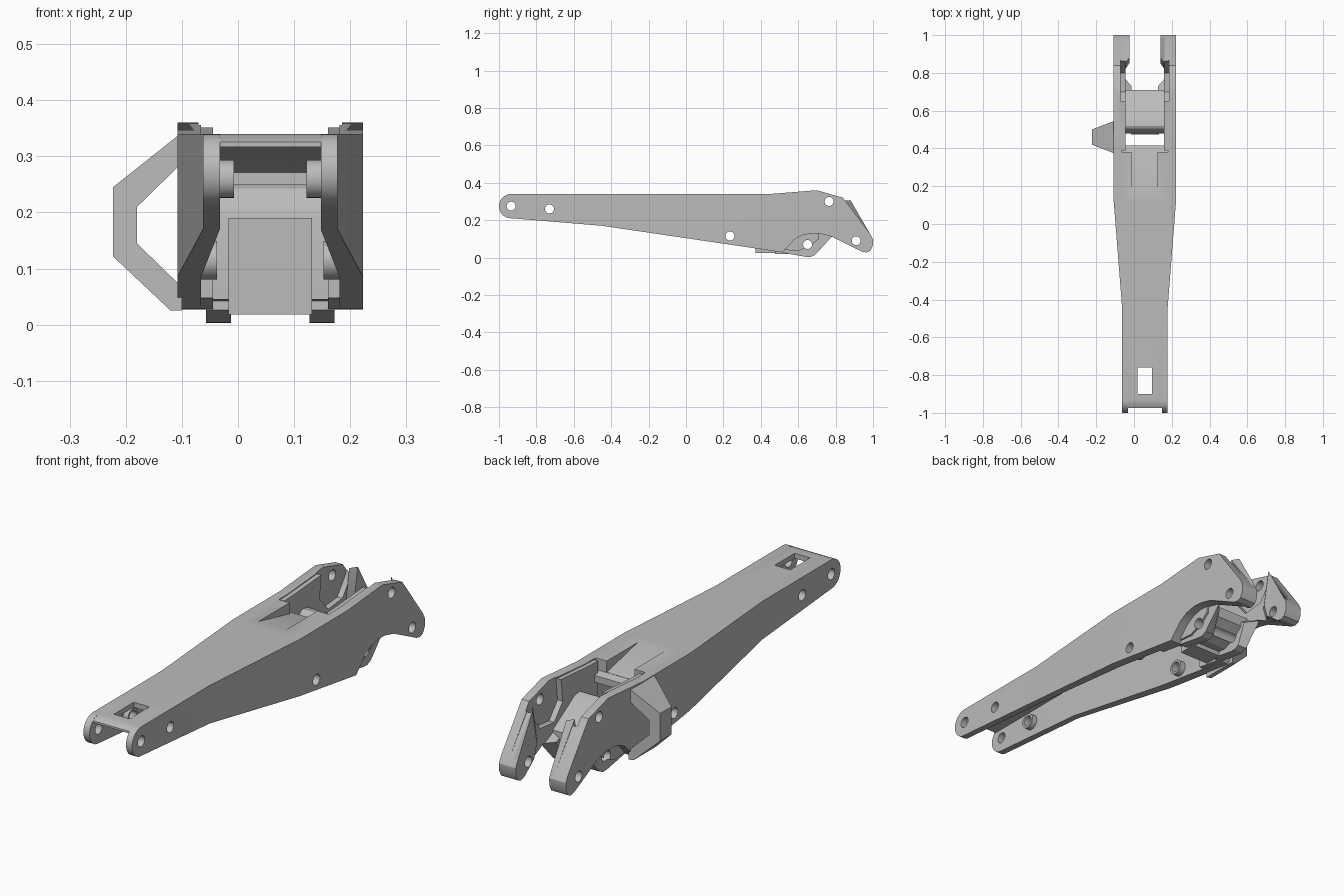
import bpy, bmesh, math
from mathutils import Vector

if "Cube" in bpy.data.objects:
    bpy.data.objects.remove(bpy.data.objects["Cube"])

CX = 0.0575  # centre line of the arm

grey = bpy.data.materials.new("mid_grey")
grey.use_nodes = True
COLOR = (0.5, 0.5, 0.5, 1)
grey.diffuse_color = COLOR
grey.node_tree.nodes["Principled BSDF"].inputs["Base Color"].default_value = COLOR


def prism(name, pts, lo, hi, axis="x", cuts=(), reshape=None):
    """Extrude a profile along an axis, slice it at y cuts, then reshape its points."""
    place = {"x": lambda a, b, d: (d, a, b), "y": lambda a, b, d: (a, d, b)}[axis]
    bm = bmesh.new()
    face = bm.faces.new([bm.verts.new(place(a, b, lo)) for a, b in pts])
    out = bmesh.ops.extrude_face_region(bm, geom=[face])
    move = Vector(place(0, 0, hi - lo))
    for v in out["geom"]:
        if isinstance(v, bmesh.types.BMVert):
            v.co += move
    for y in cuts:
        bmesh.ops.bisect_plane(bm, geom=bm.verts[:] + bm.edges[:] + bm.faces[:],
                               plane_co=(0, y, 0), plane_no=(0, 1, 0))
    if reshape:
        for v in bm.verts:
            reshape(v.co)
    bmesh.ops.recalc_face_normals(bm, faces=bm.faces)
    mesh = bpy.data.meshes.new(name)
    bm.to_mesh(mesh)
    bm.free()
    ob = bpy.data.objects.new(name, mesh)
    bpy.context.collection.objects.link(ob)
    mesh.materials.append(grey)
    return ob


def cut(ob, cutters):
    """Subtract the cutters from an object and bake the result."""
    for c in cutters:
        m = ob.modifiers.new("cut", "BOOLEAN")
        m.operation, m.solver, m.object = "DIFFERENCE", "EXACT", c
    dg = bpy.context.evaluated_depsgraph_get()
    mesh = bpy.data.meshes.new_from_object(ob.evaluated_get(dg))
    ob.modifiers.clear()
    ob.data = mesh


def circle(y, z, r, n=24):
    return [(y + r * math.cos(i * math.tau / n), z + r * math.sin(i * math.tau / n))
            for i in range(n)]


def mix(y, narrow, wide):
    t = min(max((y + 0.45) / 0.57, 0), 1)
    return narrow + (wide - narrow) * t


# Profiles of the side plates, as (y, z)
nose = [(-0.935 + 0.065 * math.cos(math.radians(a)), 0.275 + 0.065 * math.sin(math.radians(a)))
        for a in range(90, 266, 12)]
prong_tip = [(0.985, 0.125), (1.0, 0.095), (0.998, 0.06), (0.985, 0.035), (0.965, 0.027),
             (0.94, 0.032)]
arch = [(0.78, 0.112), (0.72, 0.127), (0.67, 0.13), (0.62, 0.119), (0.58, 0.097), (0.515, 0.028)]
plate = [(0.45, 0.34), *nose, (-0.45, 0.17), *arch[::-1], *prong_tip[::-1], (0.84, 0.32), (0.70, 0.36)]
pad = [(0.39, 0.335), (0.39, 0.048), *arch[::-1], *prong_tip[::-1], (0.838, 0.316), (0.70, 0.355),
       (0.45, 0.337)]
prong = [(0.82, 0.15), (0.84, 0.086), *prong_tip[::-1], (0.85, 0.306)]
lug = [(0.515, 0.026), (0.64, 0.004), (0.665, 0.003), (0.69, 0.014), (0.78, 0.112), (0.70, 0.15),
       (0.52, 0.15)]
pocket = [(0.66, 0.42), (0.64, 0.25), (0.70, 0.18), (0.80, 0.19), (0.86, 0.27), (0.90, 0.42)]

# Cutters
pin_spots = [(-0.935, 0.275), (-0.73, 0.26), (0.235, 0.115), (0.65, 0.07), (0.765, 0.30), (0.91, 0.09)]
pins = [prism("pin_cutter", circle(y, z, 0.024), -0.4, 0.5) for y, z in pin_spots]
pocket_cutter = prism("pocket_cutter", pocket, CX - 0.128, CX + 0.128)
slot_cutter = prism("slot_cutter", [(-0.9, 0.2), (-0.76, 0.2), (-0.76, 0.4), (-0.9, 0.4)], 0.018, 0.095)
ramp_cutter = prism("ramp_cutter", [(0.16, 0.34), (0.38, 0.29), (0.38, 0.4), (0.16, 0.4)], -0.012, 0.125)

solids = []
for side, word in ((1, "left"), (-1, "right")):
    def wall(co):
        near = abs(co.x) < 0.5
        co.x = CX + side * (mix(co.y, 0.09, 0.123) if near else mix(co.y, 0.12, 0.165))

    def across(inner, outer):
        return CX + side * inner, CX + side * outer

    def lug_end(co):
        # Slant the rear of the lug toward the middle
        if co.y > 0.69 and abs(co.x - CX) < 0.08:
            co.y -= 0.05

    def prong_slope(co):
        if co.y < 0.86 and abs(co.x - CX) < 0.09:
            co.y += 0.03

    wall_ob = prism(word + "_side_plate", plate, 0, 1, cuts=(-0.45, 0.12), reshape=wall)
    pad_ob = prism(word + "_inner_pad", pad, *across(0.1025, 0.124))
    prong_ob = prism(word + "_prong_pad", prong, *across(0.0825, 0.1035), reshape=prong_slope)
    lug_ob = prism(word + "_pivot_lug", lug, *across(0.07, 0.1145), reshape=lug_end)
    cut(wall_ob, pins + [pocket_cutter])
    cut(pad_ob, pins + [pocket_cutter])
    cut(prong_ob, pins[-1:])
    cut(lug_ob, pins[3:4])
    solids += [wall_ob, pad_ob, prong_ob, lug_ob]

    # Bosses around the pin holes inside the channel
    for (y, z), inner in zip(pin_spots[1:3], (0.065, 0.095)):
        boss = prism(word + "_boss", circle(y, z, 0.034), *across(inner, mix(y, 0.092, 0.125)))
        cut(boss, pins[1:3])
        solids.append(boss)


# Top plate joining the sides, with a slot and a sunken ramp
def between(co):
    co.x = CX + (1 if co.x > 0 else -1) * mix(co.y, 0.091, 0.124)


top = [(-0.975, 0.317), (-0.975, 0.326), (-0.955, 0.336), (-0.935, 0.34), (0.38, 0.34),
       (0.38, 0.27), (0.16, 0.317)]
top_ob = prism("top_plate", top, -1, 1, cuts=(-0.45, 0.12), reshape=between)
cut(top_ob, [slot_cutter, ramp_cutter])
lip = prism("ramp_lip", [(0.375, 0.25), (0.415, 0.25), (0.415, 0.28), (0.375, 0.29)],
            CX - 0.124, CX + 0.124)

# Cross block between the lugs, with a sloped rear floor
block = [(0.48, 0.045), (0.48, 0.19), (0.49, 0.225), (0.505, 0.243), (0.52, 0.25), (0.555, 0.245),
         (0.71, 0.15), (0.71, 0.1), (0.66, 0.06), (0.60, 0.035)]
core = [(0.475, 0.018), (0.475, 0.19), (0.56, 0.19), (0.56, 0.018)]
block_ob = prism("cross_block", block, CX - 0.124, CX + 0.124)
cut(block_ob, pins[3:4])
core_ob = prism("block_front", core, -0.017, 0.132)


# Guard loop on one side, narrowing outward
def taper(co):
    w = 0.04 + 0.045 * (co.x + 0.223) / 0.116
    co.y = 0.46 + (w if co.y > 0 else -w)


loop = [(-0.1, 0.337), (-0.107, 0.337), (-0.223, 0.245), (-0.223, 0.122), (-0.12, 0.025),
        (-0.1, 0.025), (-0.1, 0.067), (-0.18, 0.145), (-0.18, 0.21), (-0.1, 0.288)]
guard = prism("side_guard_loop", loop, -1, 1, axis="y", reshape=taper)
solids += [top_ob, lip, block_ob, core_ob, guard]

for c in pins + [pocket_cutter, slot_cutter, ramp_cutter]:
    bpy.data.objects.remove(c)

bpy.ops.object.select_all(action="DESELECT")
for ob in solids:
    ob.select_set(True)
bpy.context.view_layer.objects.active = solids[0]
bpy.ops.object.shade_smooth_by_angle(angle=math.radians(25))
